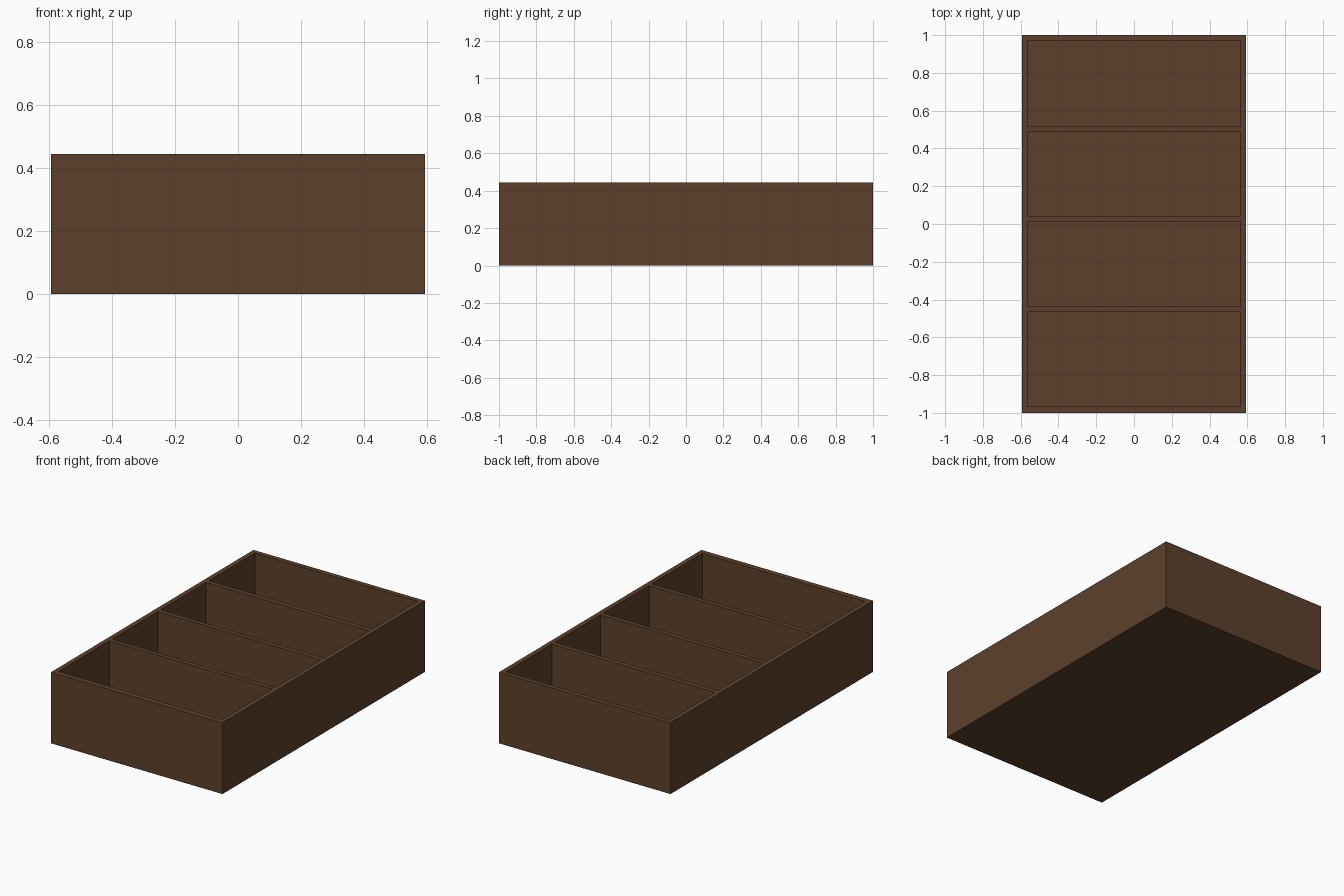
import bpy, bmesh

if "Cube" in bpy.data.objects:
    bpy.data.objects.remove(bpy.data.objects["Cube"])

# Overall sizes
HX, HY, H = 0.593, 1.0, 0.444
WALL, FLOOR = 0.03, 0.03

# Grid lines: odd y-bands of the middle column are the four compartments
xs = [-HX, -HX + WALL, HX - WALL, HX]
ys = [-HY, -0.965, -0.466, -0.437, 0.013, 0.042, 0.489, 0.519, 0.97, HY]

bm = bmesh.new()

# Rim and divider tops, with the compartment cells kept aside
top = [[bm.verts.new((x, y, H)) for y in ys] for x in xs]
pockets = []
for i in range(len(xs) - 1):
    for j in range(len(ys) - 1):
        corners = [top[i][j], top[i + 1][j], top[i + 1][j + 1], top[i][j + 1]]
        if i == 1 and j % 2 == 1:
            pockets.append(corners)
        else:
            bm.faces.new(corners)


def sink(loop, z):
    """Drop walls from a closed loop of vertices and close it at height z."""
    low = [bm.verts.new((v.co.x, v.co.y, z)) for v in loop]
    for k in range(len(loop)):
        n = (k + 1) % len(loop)
        bm.faces.new((loop[k], low[k], low[n], loop[n]))
    bm.faces.new(low)


# Compartments
for corners in pockets:
    sink(corners, FLOOR)

# Outer walls and underside
outline = ([row[0] for row in top] + top[-1][1:]
           + [row[-1] for row in top[-2::-1]] + top[0][-2:0:-1])
sink(outline, 0.0)

bmesh.ops.recalc_face_normals(bm, faces=bm.faces)
bmesh.ops.dissolve_limit(bm, angle_limit=0.01, verts=bm.verts, edges=bm.edges)

mesh = bpy.data.meshes.new("divided_tray")
bm.to_mesh(mesh)
bm.free()

# Brown wood
wood = bpy.data.materials.new("dark_brown_wood")
wood.diffuse_color = (0.107, 0.0513, 0.0245, 1)
wood.use_nodes = True
wood.node_tree.nodes["Principled BSDF"].inputs["Base Color"].default_value = wood.diffuse_color
mesh.materials.append(wood)

bpy.context.collection.objects.link(bpy.data.objects.new("divided_tray", mesh))
